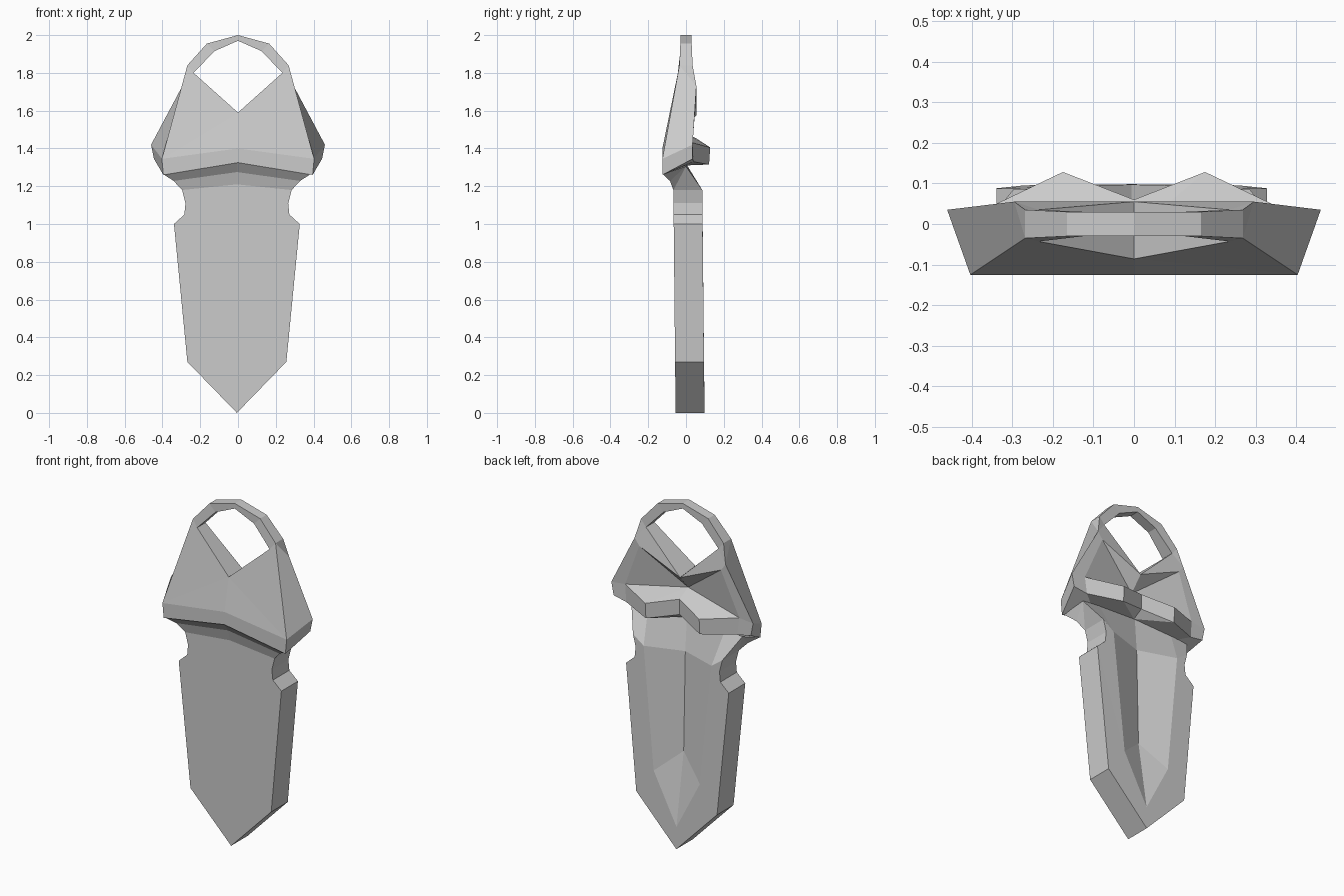
import bpy, bmesh

if "Cube" in bpy.data.objects:
    bpy.data.objects.remove(bpy.data.objects["Cube"])


def mirrored_part(name, points, faces, shift=0.0):
    """Build the right half from named points, mirror across x and weld the seam."""
    bm = bmesh.new()
    v = {k: bm.verts.new(p) for k, p in points.items()}
    for f in faces:
        bm.faces.new([v[k] for k in f.split()])
    bmesh.ops.mirror(bm, geom=bm.verts[:] + bm.edges[:] + bm.faces[:],
                     axis='X', merge_dist=0.0005)
    bmesh.ops.remove_doubles(bm, verts=bm.verts[:], dist=0.0005)
    bmesh.ops.recalc_face_normals(bm, faces=bm.faces[:])
    me = bpy.data.meshes.new(name)
    bm.to_mesh(me)
    bm.free()
    ob = bpy.data.objects.new(name, me)
    ob.location.x = shift
    bpy.context.collection.objects.link(ob)
    return ob


# Blade: outline extruded front to back, with a V groove in the back face
outline = [(0, 0), (.262, .27), (.333, 1.0), (.278, 1.05), (.272, 1.11), (.29, 1.18)]
pts = {}
for i, (x, z) in enumerate(outline):
    pts[f"f{i}"] = (x, -.055 - .01 * z, z)
    pts[f"b{i}"] = (x, .098 - .01 * z, z)
pts.update({
    "fc": (0, -.067, 1.21),
    # groove rim and floor
    "g0": (0, .097, .13), "g1": (.15, .094, .42), "g2": (.22, .087, 1.13),
    "c1": (0, .03, .55), "c2": (0, .015, 1.13),
    # flared neck rising into the head
    "n0": (0, -.085, 1.275), "n1": (.335, -.085, 1.228),
    "m0": (0, -.122, 1.327), "m1": (.39, -.122, 1.264),
    "t0": (0, 0, 1.325), "t1": (.25, 0, 1.32), "t2": (.36, .0, 1.305),
})
faces = [f"f{i} f{i+1} b{i+1} b{i}" for i in range(5)]
faces += [
    "f0 f1 f2 f3 f4 f5 fc",
    "b0 b1 g1 g0", "b1 b2 g1", "b2 b3 b4 g2 g1", "b4 b5 g2",
    "g0 g1 c1", "g1 g2 c2 c1",
    "fc f5 n1 n0", "n0 n1 m1 m0",
    "f5 b5 t2", "f5 t2 n1", "n1 t2 m1",
    "b5 g2 t1 t2", "g2 c2 t0 t1", "m0 m1 t2 t1 t0",
]
mirrored_part("blade", pts, faces, -.006)

# Head: faceted shell with a loop on top and a zigzag ledge on the back
ring = {"r1": (.268, 1.84), "r2": (.165, 1.955), "r3": (0, 2.0),
        "h1": (.235, 1.80), "h2": (.125, 1.915), "h3": (0, 1.97)}
pts = {}
for k, (x, z) in ring.items():
    y = .035 if k[1] == "1" else .03
    pts[k + "f"] = (x, -y - (.008 if k == "h1" else 0), z)
    pts[k + "b"] = (x, y, z)
pts.update({
    # front shell
    "f0": (0, -.125, 1.325), "f1": (.395, -.125, 1.26),
    "f2": (0, -.125, 1.40), "f3": (.403, -.125, 1.345),
    "vf": (0, -.086, 1.59),
    # outer side
    "s1": (.46, .035, 1.42), "s2": (.445, .035, 1.345), "st": (.295, .055, 1.73),
    # back recess
    "vb": (0, .055, 1.575), "a": (.265, .055, 1.69), "c": (.37, .035, 1.43),
    "e": (0, -.02, 1.49),
    # ledge
    "p": (.175, .128, 1.405), "q": (0, .06, 1.45),
    "cl": (.36, .04, 1.33), "pl": (.175, .122, 1.315), "ql": (0, .06, 1.36),
    "m": (.3, 0, 1.31), "k": (0, 0, 1.325),
})
faces = [
    "f0 f1 f3 f2", "f2 f3 vf", "f3 r1f h1f vf",
    "f1 s2 s1 f3", "f3 s1 st r1f", "r1f st r1b",
    "h1f h1b vb vf", "r1b st h1b", "h1b st a vb",
    "st s1 c a", "a c e", "a e vb",
    "c p e", "p q e", "c cl pl p", "p pl ql q", "s1 s2 cl c",
    "f0 f1 m k", "f1 s2 cl m", "m cl pl k", "k pl ql",
]
for i, j in ((1, 2), (2, 3)):
    for s in "fb":
        faces.append(f"r{i}{s} r{j}{s} h{j}{s} h{i}{s}")
    for n in "rh":
        faces.append(f"{n}{i}f {n}{j}f {n}{j}b {n}{i}b")
mirrored_part("head", pts, faces)
